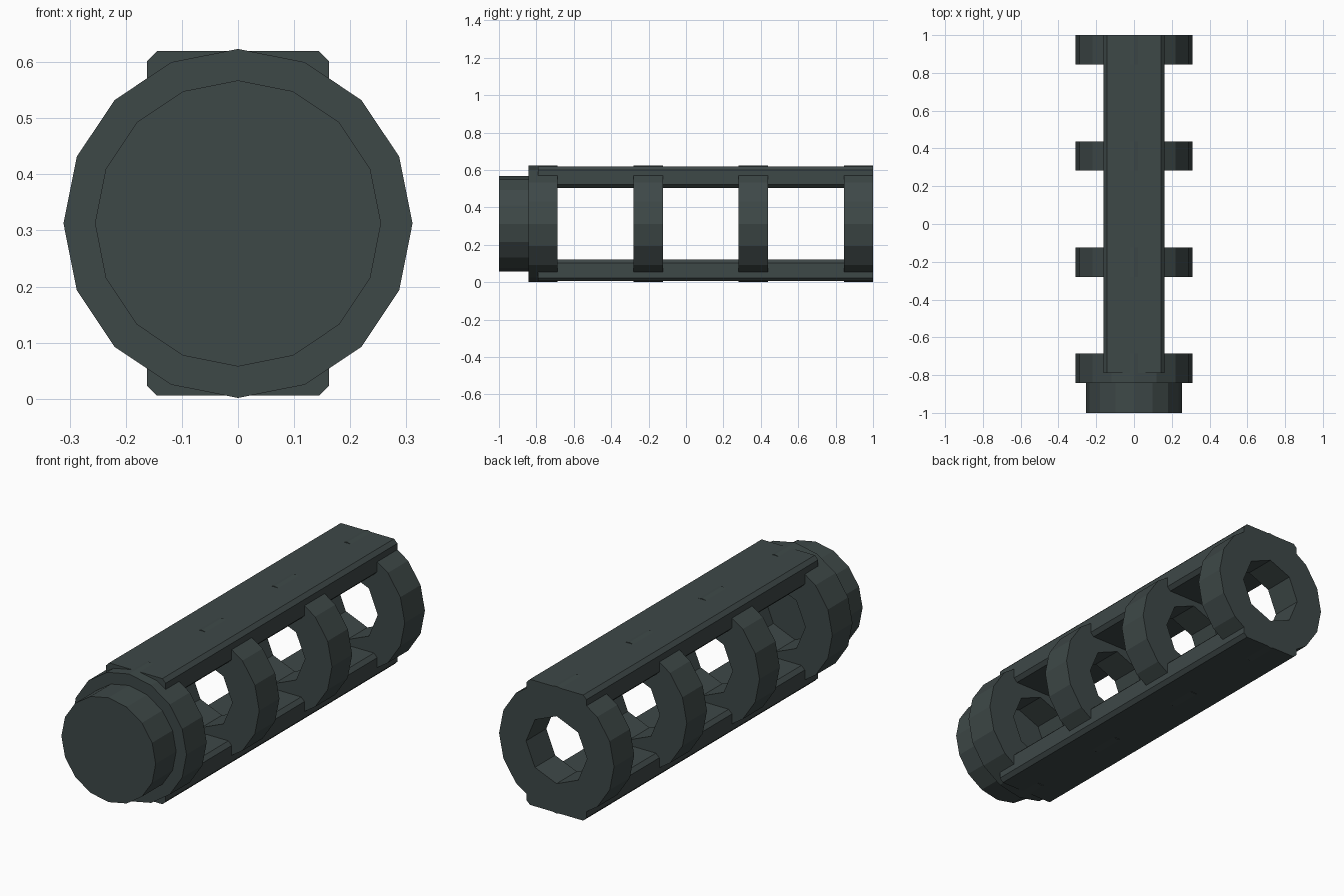
import bpy, bmesh, math

if "Cube" in bpy.data.objects:
    bpy.data.objects.remove(bpy.data.objects["Cube"])

CZ = 0.3125   # height of the long axis
R = 0.311     # outer radius of the rings

mat = bpy.data.materials.new("dark grey green")
mat.diffuse_color = (0.048, 0.065, 0.064, 1)
mat.use_nodes = True
mat.node_tree.nodes["Principled BSDF"].inputs["Base Color"].default_value = mat.diffuse_color


def finish(name, bm):
    bmesh.ops.recalc_face_normals(bm, faces=bm.faces)
    me = bpy.data.meshes.new(name)
    bm.to_mesh(me)
    bm.free()
    me.materials.append(mat)
    ob = bpy.data.objects.new(name, me)
    bpy.context.collection.objects.link(ob)
    return ob


def circle(bm, r, n, y):
    """Loop of n points around the long axis, first point on top."""
    return [bm.verts.new((r * math.sin(2 * math.pi * i / n), y,
                          CZ + r * math.cos(2 * math.pi * i / n))) for i in range(n)]


def prism(name, points, y0, y1):
    """Extrude an (x, z) outline along y."""
    bm = bmesh.new()
    a = [bm.verts.new((x, y0, z)) for x, z in points]
    b = [bm.verts.new((x, y1, z)) for x, z in points]
    bm.faces.new(a)
    bm.faces.new(b)
    for i in range(len(a)):
        j = (i + 1) % len(a)
        bm.faces.new((a[i], a[j], b[j], b[i]))
    return finish(name, bm)


def ring(name, y0, y1, n_out=16, n_in=8, r_in=0.165):
    """16-sided ring with an eight-sided hole."""
    bm = bmesh.new()
    o = [circle(bm, R, n_out, y) for y in (y0, y1)]
    h = [circle(bm, r_in, n_in, y) for y in (y0, y1)]
    for loops, n in ((o, n_out), (h, n_in)):
        for i in range(n):
            j = (i + 1) % n
            bm.faces.new((loops[0][i], loops[0][j], loops[1][j], loops[1][i]))
    # end faces: two outer edges for every hole edge
    for s in (0, 1):
        for k in range(n_in):
            k2 = (k + 1) % n_in
            bm.faces.new((o[s][2 * k], o[s][2 * k + 1],
                          o[s][(2 * k + 2) % n_out], h[s][k2], h[s][k]))
    return finish(name, bm)


# four evenly spaced rings
for i in range(4):
    y = -0.842 + i * 0.562
    ring(f"ring_{i + 1}", y, y + 0.156)

# solid end cap at the front
cap = [(0.255 * math.sin(math.pi * i / 8), CZ + 0.255 * math.cos(math.pi * i / 8))
       for i in range(16)]
prism("end_cap", cap, -1.0, -0.842)

# chamfered rails above and below
w, h, c = 0.162, 0.0575, 0.018
for name, side in (("top_rail", 1), ("bottom_rail", -1)):
    zc = CZ + side * 0.2495
    outline = [(w - c, h), (w, h - c), (w, c - h), (w - c, -h),
               (c - w, -h), (-w, c - h), (-w, h - c), (c - w, h)]
    prism(name, [(x, zc + z) for x, z in outline], -0.79, 1.0)
